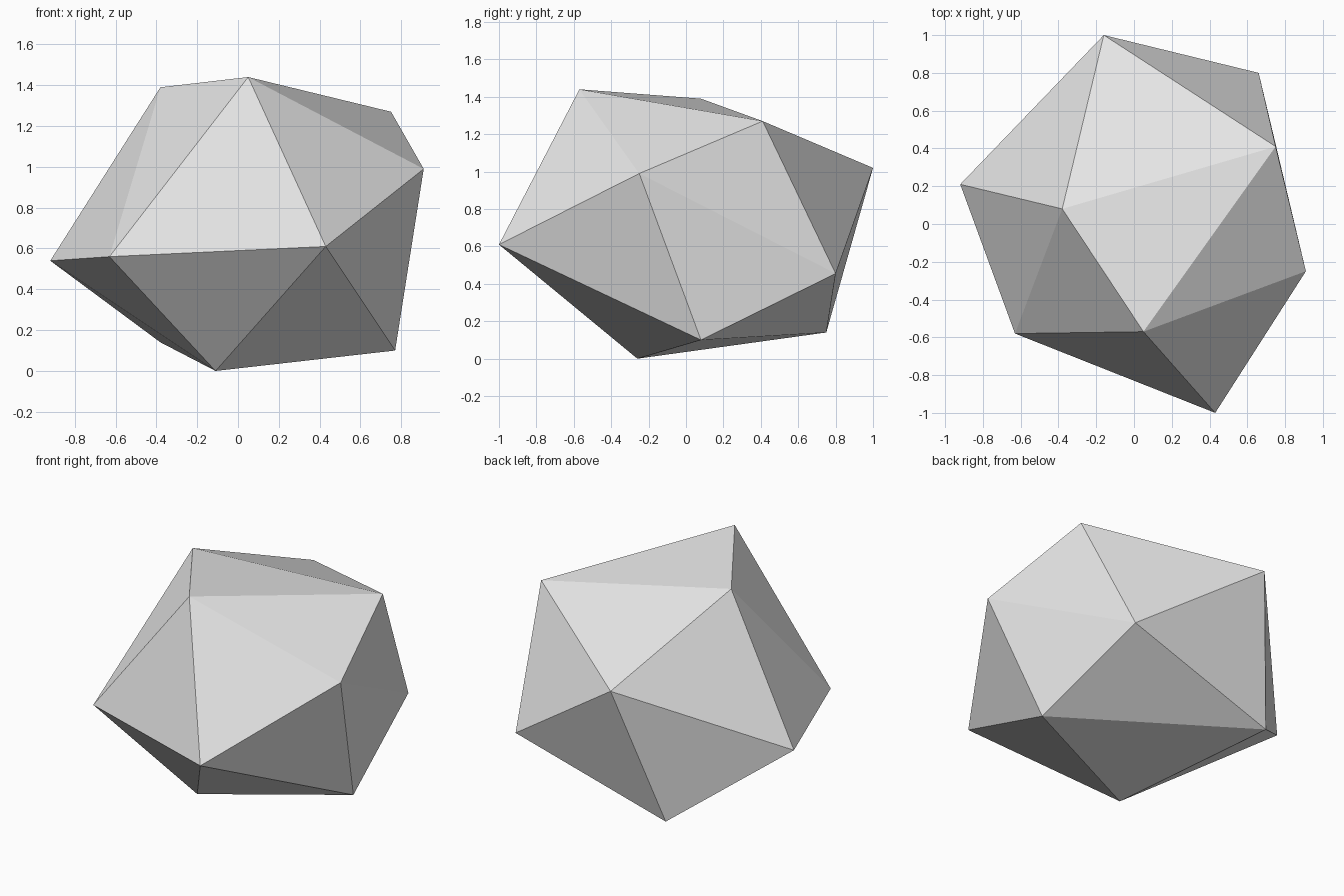
import bpy

cube = bpy.data.objects.get("Cube")
if cube:
    bpy.data.objects.remove(cube, do_unlink=True)

# Irregular twenty-sided stone: two poles joined by two staggered rings of five
top_pole = (-0.38, 0.08, 1.39)
upper_ring = [(0.05, -0.57, 1.44), (0.75, 0.41, 1.27), (-0.16, 1.0, 1.02),
              (-0.92, 0.21, 0.54), (-0.63, -0.58, 0.56)]
lower_ring = [(0.91, -0.25, 0.99), (0.66, 0.80, 0.455), (-0.38, 0.75, 0.14),
              (-0.11, -0.26, 0.0), (0.43, -1.0, 0.61)]
bottom_pole = (0.77, 0.08, 0.10)

points = [top_pole, *upper_ring, *lower_ring, bottom_pole]
top, bottom = 0, len(points) - 1
count = len(upper_ring)
faces = []
for i in range(count):
    j = (i + 1) % count
    up, up_next = 1 + i, 1 + j
    low, low_next = 1 + count + i, 1 + count + j
    faces += [(top, up, up_next),            # upper cap
              (up, low, up_next),            # band, pointing down
              (low, low_next, up_next),      # band, pointing up
              (bottom, low_next, low)]       # lower cap

mesh = bpy.data.meshes.new("faceted_stone")
mesh.from_pydata(points, [], faces)
mesh.update()
stone = bpy.data.objects.new("faceted_stone", mesh)
bpy.context.scene.collection.objects.link(stone)

# Plain light grey, flat faces
grey = bpy.data.materials.new("light_grey")
grey.use_nodes = True
colour = (0.8, 0.8, 0.8, 1.0)
grey.diffuse_color = colour
for node in grey.node_tree.nodes:
    if node.type == "BSDF_PRINCIPLED":
        node.inputs["Base Color"].default_value = colour
mesh.materials.append(grey)
